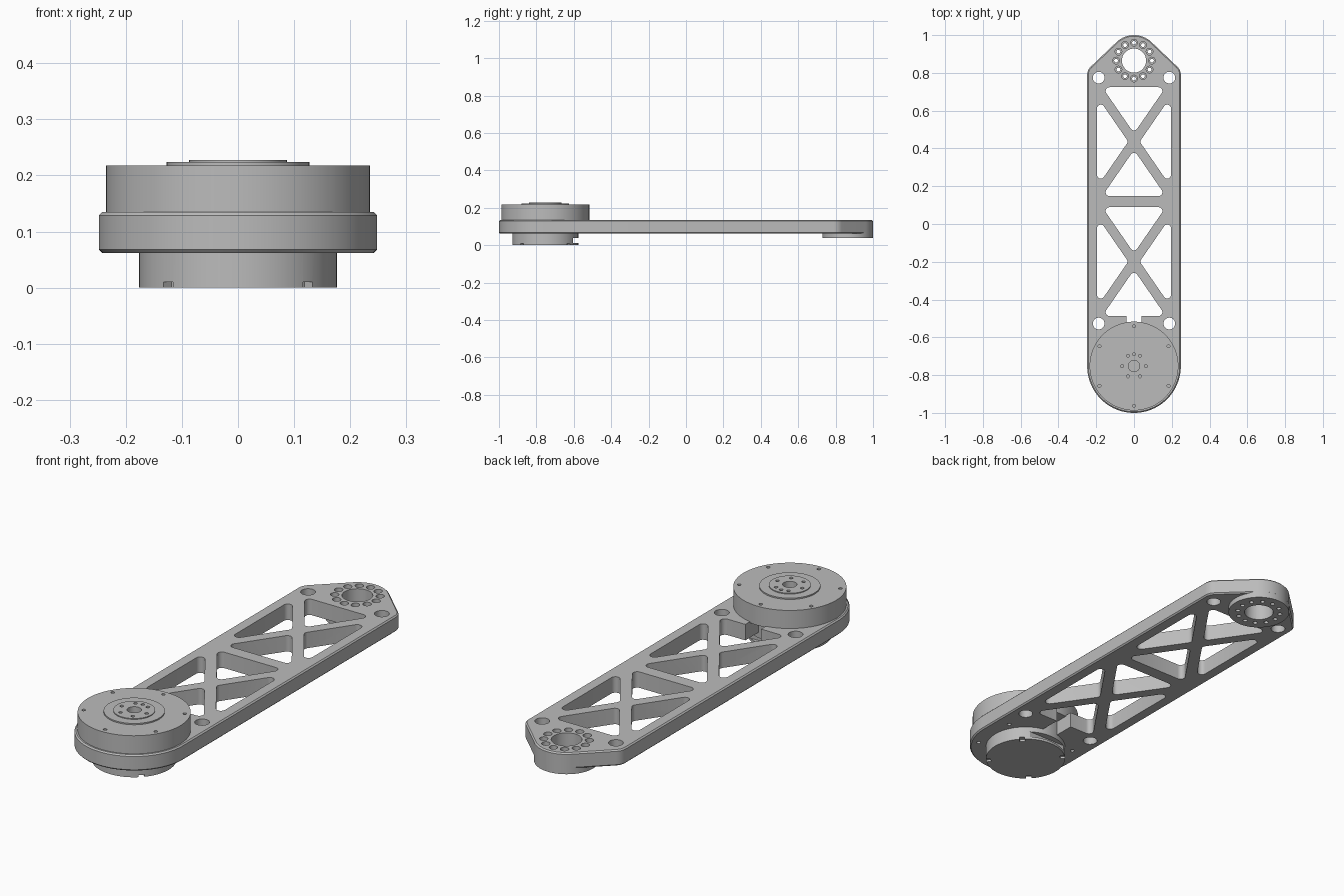
import bpy, bmesh, math
from mathutils import Vector, Matrix

cube = bpy.data.objects.get("Cube")
if cube:
    bpy.data.objects.remove(cube, do_unlink=True)

grey = bpy.data.materials.new("machined_grey")
grey.use_nodes = True
COLOR = (0.5, 0.5, 0.5, 1)
grey.diffuse_color = COLOR
grey.node_tree.nodes["Principled BSDF"].inputs["Base Color"].default_value = COLOR

MOTOR_Y, HEAD_Y = -0.752, 0.865
PLATE_LOW, PLATE_TOP = 0.062, 0.135


def arc(cx, cy, r, a0=0, a1=360, n=48):
    """Points along an arc; a full circle leaves out the repeated end."""
    count = n if a1 - a0 == 360 else n + 1
    return [Vector((cx + r * math.cos(math.radians(a0 + (a1 - a0) * i / n)),
                    cy + r * math.sin(math.radians(a0 + (a1 - a0) * i / n))))
            for i in range(count)]


def fillet(before, corner, after, r, n=6):
    p = Vector(corner)
    u = (Vector(before) - p).normalized()
    v = (Vector(after) - p).normalized()
    half = u.angle(v) / 2
    centre = p + (u + v).normalized() * r / math.sin(half)
    start = p + u * r / math.tan(half) - centre
    end = p + v * r / math.tan(half) - centre
    turn = start.angle_signed(end)
    # angle_signed is clockwise-positive, so rotate by its negative
    return [centre + Matrix.Rotation(-turn * i / n, 2) @ start for i in range(n + 1)]


def rounded(corners, r):
    pts = []
    for i, c in enumerate(corners):
        pts += fillet(corners[i - 1], c, corners[(i + 1) % len(corners)], r)
    return pts


def add_prism(bm, pts, z0, z1):
    face = bm.faces.new([bm.verts.new((p[0], p[1], z0)) for p in pts])
    out = bmesh.ops.extrude_face_region(bm, geom=[face])
    moved = [g for g in out["geom"] if isinstance(g, bmesh.types.BMVert)]
    bmesh.ops.translate(bm, vec=(0, 0, z1 - z0), verts=moved)


def finish(bm, name):
    bmesh.ops.recalc_face_normals(bm, faces=bm.faces)
    mesh = bpy.data.meshes.new(name)
    bm.to_mesh(mesh)
    bm.free()
    mesh.materials.append(grey)
    ob = bpy.data.objects.new(name, mesh)
    bpy.context.collection.objects.link(ob)
    return ob


def prisms(name, shapes):
    bm = bmesh.new()
    for pts, z0, z1 in shapes:
        add_prism(bm, pts, z0, z1)
    return finish(bm, name)


def activate(ob):
    bpy.ops.object.select_all(action='DESELECT')
    ob.select_set(True)
    bpy.context.view_layer.objects.active = ob


def cut(ob, shapes):
    cutter = prisms("cutter", shapes)
    cutter.hide_render = True
    mod = ob.modifiers.new("cut", 'BOOLEAN')
    mod.operation, mod.solver, mod.object = 'DIFFERENCE', 'EXACT', cutter
    activate(ob)
    bpy.ops.object.modifier_apply(modifier=mod.name)
    bpy.data.objects.remove(cutter, do_unlink=True)


def ring(cy, radius, hole, count, start, z0, z1):
    spots = arc(0, cy, radius, start, start + 360, count)
    return [(arc(p.x, p.y, hole, n=16), z0, z1) for p in spots]


# Arm plate: round motor end, tapered head, chamfered rims
head = arc(0, HEAD_Y, 0.135, 43, 137, 24)
base = arc(0, MOTOR_Y, 0.248, 180, 360, 48)
right = fillet(base[-1], (0.248, 0.815), head[0], 0.06)
left = [Vector((-p.x, p.y)) for p in reversed(right)]
bm = bmesh.new()
add_prism(bm, base + right + head + left, PLATE_LOW, PLATE_TOP)
rims = [e for e in bm.edges if abs(e.verts[0].co.z - e.verts[1].co.z) < 1e-5]
bmesh.ops.bevel(bm, geom=rims, offset=0.006, segments=1, affect='EDGES')
plate = finish(bm, "arm_plate")

# Head boss under the plate
boss = prisms("head_boss", [(arc(0, HEAD_Y, 0.135, n=64), 0.038, 0.07)])

# Truss windows: two crossed bays of four rounded triangles
SLOPE, GAP = 1.45, 0.025 * math.hypot(1, 1.45)
through = []
for cy in (0.436, -0.199):
    for s in (1, -1):
        tip, end = cy + s * GAP, cy + s * 0.288
        w = (0.288 - GAP) / SLOPE
        through.append((rounded([(0, tip), (w, end), (-w, end)], 0.02), 0, 0.3))
        tip, end = GAP / SLOPE, 0.196
        h = (end - tip) * SLOPE
        through.append((rounded([(s * tip, cy), (s * end, cy - h), (s * end, cy + h)], 0.02), 0, 0.3))

# Corner bolt holes, shaft hole and the screw circle
for s in (1, -1):
    for y in (0.775, -0.527):
        through.append((arc(s * 0.187, y, 0.031, n=32), 0, 0.3))
head_holes = [(arc(0, HEAD_Y, 0.064), 0, 0.3)] + ring(HEAD_Y, 0.095, 0.010, 12, 0, 0, 0.3)
cut(plate, through + head_holes)
cut(boss, head_holes)
cut(plate, ring(HEAD_Y, 0.095, 0.018, 12, 0, 0.085, 0.3))

# Cable slot toward the motor, and blind screw holes beneath
slot = [(-0.04, -0.6), (0.04, -0.6), (0.04, -0.47), (-0.04, -0.47)]
cut(plate, [(slot, 0, 0.3)] + ring(MOTOR_Y, 0.212, 0.009, 6, 30, 0, 0.08))

# Motor: turned profile with lower body, wide drum and stepped cap
profile = [(0, 0), (0.176, 0), (0.176, 0.13), (0.235, 0.13), (0.235, 0.218),
           (0.127, 0.218), (0.127, 0.224), (0.087, 0.224), (0.087, 0.228), (0, 0.228)]
bm = bmesh.new()
verts = [bm.verts.new((x, 0, z)) for x, z in profile]
edges = [bm.edges.new(pair) for pair in zip(verts, verts[1:])]
bmesh.ops.spin(bm, geom=verts + edges, cent=(0, 0, 0), axis=(0, 0, 1),
               angle=math.tau, steps=96, use_duplicate=False)
bmesh.ops.remove_doubles(bm, verts=bm.verts, dist=1e-5)
bmesh.ops.translate(bm, vec=(0, MOTOR_Y, 0), verts=bm.verts)
motor = finish(bm, "motor")

# Motor face holes
face_holes = [(arc(0, MOTOR_Y, 0.030, n=32), 0.2, 0.3)]
face_holes += ring(MOTOR_Y, 0.063, 0.008, 6, 0, 0.2, 0.3)
face_holes += ring(MOTOR_Y, 0.211, 0.008, 6, 30, 0.2, 0.3)
face_holes.append((arc(0, MOTOR_Y + 0.063, 0.008, n=16), 0.2, 0.3))

# Cable opening and the four notches at the lower rim
opening = [(-0.1, -0.605), (0.1, -0.605), (0.1, -0.5), (-0.1, -0.5)]
notches = []
for k in range(4):
    turn = Matrix.Rotation(math.radians(45 + 90 * k), 2)
    box = [(0.155, -0.012), (0.2, -0.012), (0.2, 0.012), (0.155, 0.012)]
    notches.append(([turn @ Vector(p) + Vector((0, MOTOR_Y)) for p in box], -0.1, 0.01))
cut(motor, face_holes + [(opening, 0.012, 0.038)])
cut(motor, notches)

for ob in (plate, boss, motor):
    activate(ob)
    bpy.ops.object.shade_smooth_by_angle(angle=math.radians(30))
